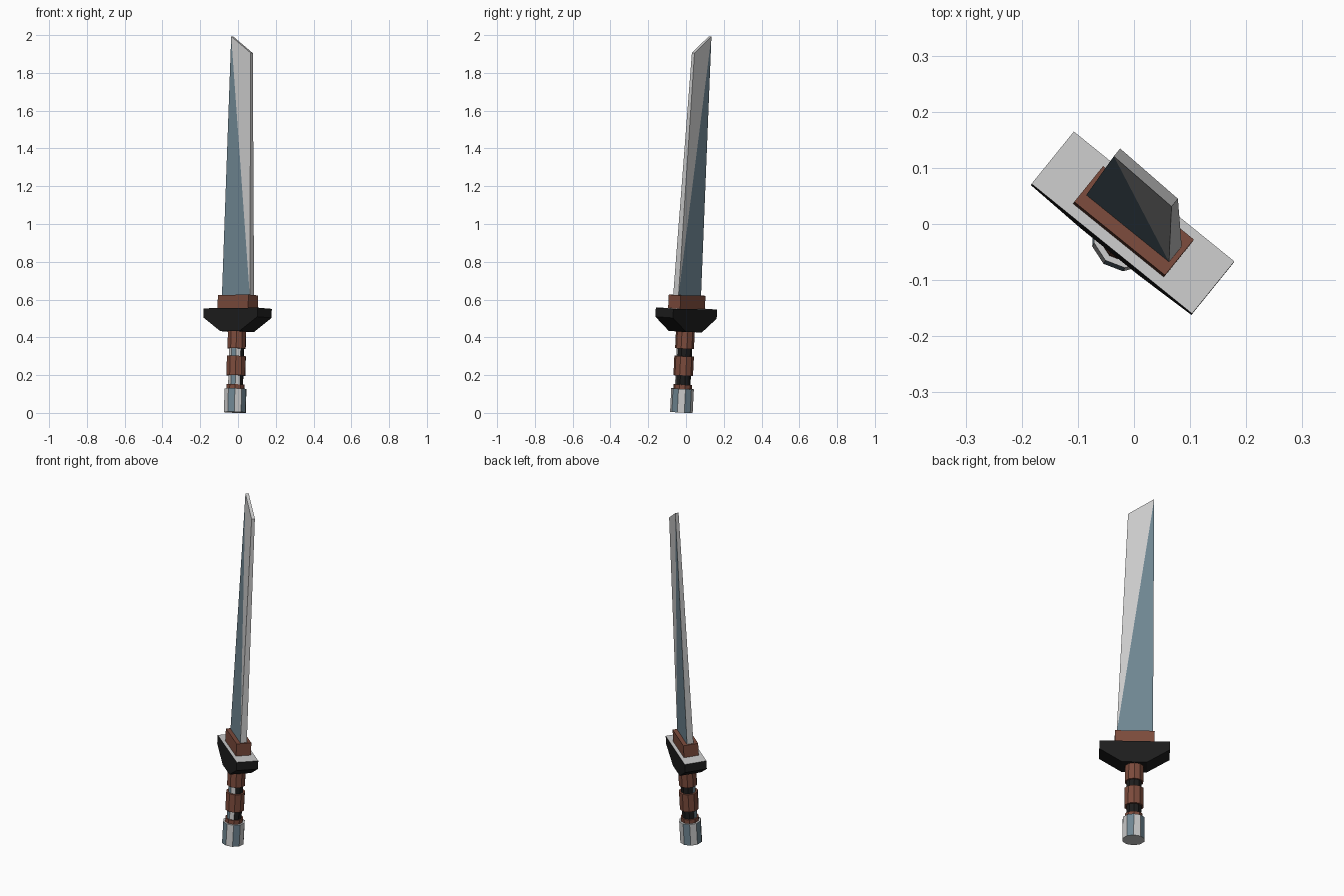
import bpy, bmesh
from math import radians, cos, sin, pi
from mathutils import Matrix, Vector

if "Cube" in bpy.data.objects:
    bpy.data.objects.remove(bpy.data.objects["Cube"])

# Leaning sword frame: u runs along the guard, v through the blade, w up the sword
A = radians(-39)
U, V, Z = Vector((cos(A), sin(A), 0)), Vector((-sin(A), cos(A), 0)), Vector((0, 0, 1))
w = (U * -0.01 + V * 0.055 + Z).normalized()
u = (U - w * U.dot(w)).normalized()
v = w.cross(u)
FRAME = Matrix.Translation(U * 0.0025 + V * -0.0294 + Z * 0.003) @ Matrix((u, v, w)).transposed().to_4x4()


def colour(name, r, g, b):
    m = bpy.data.materials.new(name)
    m.diffuse_color = (r, g, b, 1)
    m.use_nodes = True
    m.node_tree.nodes["Principled BSDF"].inputs["Base Color"].default_value = m.diffuse_color
    return m


MATS = [colour("light_grey", 0.7, 0.7, 0.7), colour("blue_steel", 0.16, 0.24, 0.29),
        colour("leather", 0.2, 0.07, 0.045), colour("black", 0.012, 0.012, 0.012)]
GREY, STEEL, BROWN, BLACK = range(4)


def loft(name, rings, side, cap, split=False):
    """Stack rings of points into a capped solid; side(k) and cap pick the colours."""
    bm = bmesh.new()
    vs = [[bm.verts.new(p) for p in r] for r in rings]
    n = len(vs[0])
    for lo, hi in zip(vs, vs[1:]):
        for k in range(n):
            j = (k + 1) % n
            a, b, c, d = lo[k], lo[j], hi[j], hi[k]
            if split and k % 2 == 0:
                # wide blade faces: steel from the base to the spine tip, grey to the edge
                tris = ((a, b, d), (b, c, d)) if k == 0 else ((a, b, c), (a, c, d))
                for t, m in zip(tris, (STEEL, GREY)):
                    bm.faces.new(t).material_index = m
            else:
                bm.faces.new((a, b, c, d)).material_index = side(k)
    bm.faces.new(vs[0][::-1]).material_index = cap[0]
    bm.faces.new(vs[-1]).material_index = cap[1]
    bmesh.ops.recalc_face_normals(bm, faces=bm.faces)
    me = bpy.data.meshes.new(name)
    bm.to_mesh(me)
    bm.free()
    for m in MATS:
        me.materials.append(m)
    ob = bpy.data.objects.new(name, me)
    ob.matrix_world = FRAME
    bpy.context.collection.objects.link(ob)


def circle(r, z):
    return [(r * cos(pi / 5 * (k - 0.5)), r * sin(pi / 5 * (k - 0.5)), z) for k in range(10)]


def rect(hu, hv, z):
    return [(-hu, -hv, z), (hu, -hv, z), (hu, hv, z), (-hu, hv, z)]


def stripes(k):
    return STEEL if k % 2 == 0 else GREY


# Pommel with alternating facets
loft("pommel", [circle(0.06, 0), circle(0.06, 0.125)], stripes, (GREY, GREY))

# Inner grip core, dark at the back
loft("grip_core", [circle(0.041, 0.12), circle(0.041, 0.44)],
     lambda k: BLACK if k <= 5 else stripes(k), (BLACK, BLACK))

# Leather bands
for i, (r, z0, z1) in enumerate([(0.049, 0.122, 0.147), (0.052, 0.195, 0.298), (0.05, 0.338, 0.435)]):
    loft(f"grip_band_{i + 1}", [circle(r, z0), circle(r, z1)], lambda k: BROWN, (BROWN, BROWN))

# Guard with tapered underside and pale top
loft("guard", [rect(0.066, 0.06, 0.428), rect(0.184, 0.06, 0.502), rect(0.184, 0.06, 0.55)],
     lambda k: BLACK, (BLACK, GREY))

# Blade collar
loft("blade_collar", [rect(0.104, 0.041, 0.55), rect(0.104, 0.041, 0.621)],
     lambda k: BROWN, (BROWN, BROWN))

# Blade: tapered slab with slanted tip
tip = [(-0.0865, -0.009, 1.994), (0.049, -0.009, 1.905), (0.049, 0.009, 1.905), (-0.0865, 0.009, 1.994)]
loft("blade", [rect(0.095, 0.018, 0.615), tip], lambda k: GREY, (GREY, GREY), split=True)
